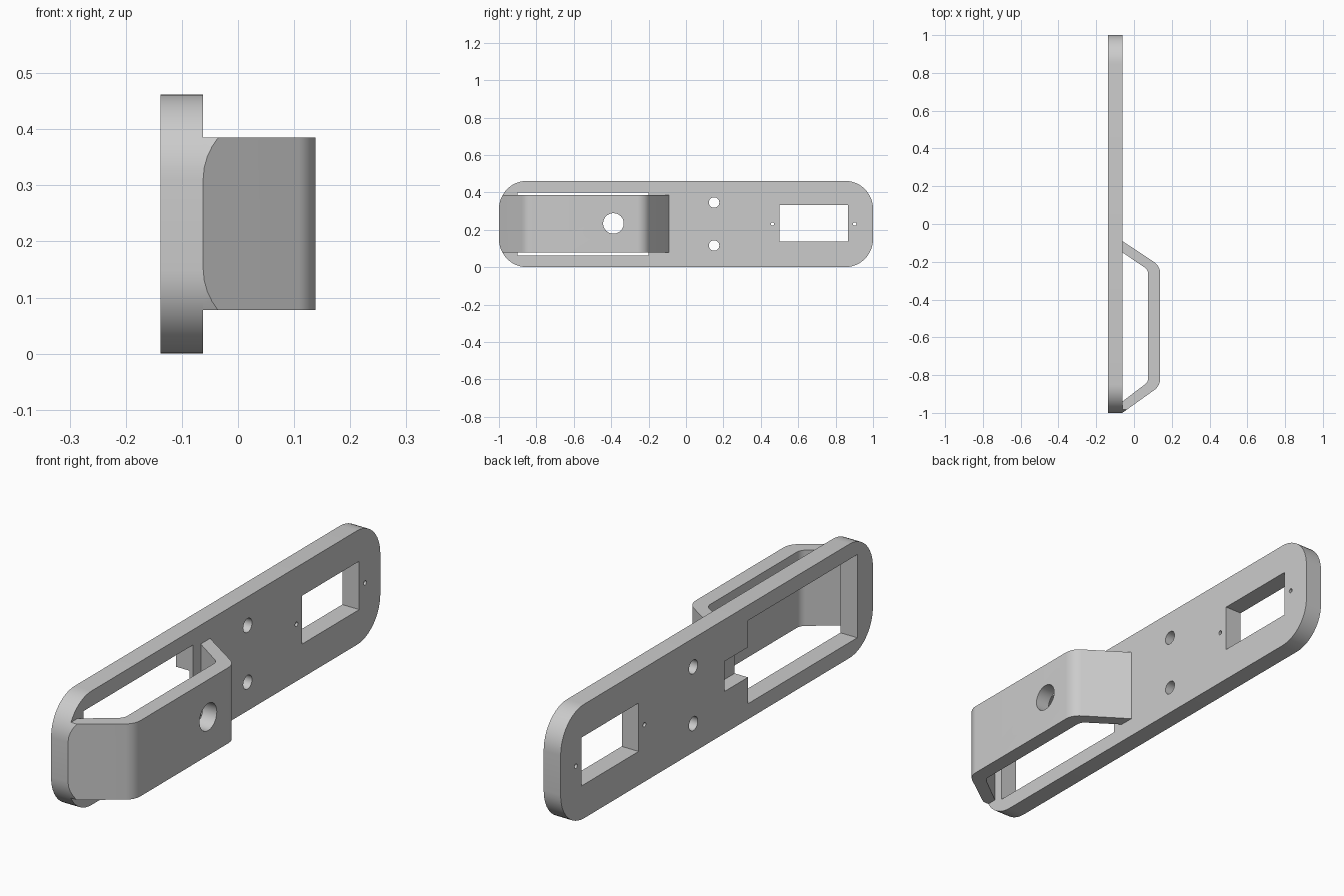
import bpy, bmesh, math
from mathutils import Vector, Matrix

if "Cube" in bpy.data.objects:
    bpy.data.objects.remove(bpy.data.objects["Cube"], do_unlink=True)

BACK, FACE, FRONT = -0.138, -0.062, 0.138   # plate back, plate face, grip outer face
MID, HEIGHT = 0.231, 0.462                  # centre height and plate height

grey = bpy.data.materials.new("light grey")
grey.use_nodes = True
colour = (0.6, 0.6, 0.6, 1)
grey.diffuse_color = colour
grey.node_tree.nodes["Principled BSDF"].inputs["Base Color"].default_value = colour


def rounded(corners, steps=12):
    """Outline from (u, v, radius) corners, with each corner filleted."""
    out = []
    for i, (u, v, r) in enumerate(corners):
        p = Vector((u, v))
        if r == 0:
            out.append(p)
            continue
        a = (Vector(corners[i - 1][:2]) - p).normalized()
        b = (Vector(corners[(i + 1) % len(corners)][:2]) - p).normalized()
        half = a.angle(b) / 2
        centre = p + (a + b).normalized() * r / math.sin(half)
        start = p + a * r / math.tan(half) - centre
        end = p + b * r / math.tan(half) - centre
        turn = math.atan2(start.x * end.y - start.y * end.x, start.dot(end))
        for k in range(steps + 1):
            out.append(centre + Matrix.Rotation(turn * k / steps, 2) @ start)
    return out


def box(y0, y1, z0, z1, r=0):
    return rounded([(y0, z0, r), (y1, z0, r), (y1, z1, r), (y0, z1, r)])


def circle(y, z, r, n=40):
    return [Vector((y + r * math.cos(math.tau * k / n), z + r * math.sin(math.tau * k / n)))
            for k in range(n)]


def prism(name, outline, low, high, axis="x"):
    """Extrude a (y, z) outline along x, or an (x, y) outline along z."""
    place = (lambda p: (low, p.x, p.y)) if axis == "x" else (lambda p: (p.x, p.y, low))
    bm = bmesh.new()
    face = bm.faces.new([bm.verts.new(place(p)) for p in outline])
    side = bmesh.ops.extrude_face_region(bm, geom=[face])["geom"]
    shift = Vector((high - low, 0, 0) if axis == "x" else (0, 0, high - low))
    bmesh.ops.translate(bm, vec=shift, verts=[g for g in side if isinstance(g, bmesh.types.BMVert)])
    bmesh.ops.recalc_face_normals(bm, faces=bm.faces)
    mesh = bpy.data.meshes.new(name)
    bm.to_mesh(mesh)
    bm.free()
    mesh.materials.append(grey)
    obj = bpy.data.objects.new(name, mesh)
    bpy.context.collection.objects.link(obj)
    return obj


def combine(obj, cutter, operation="DIFFERENCE"):
    """Apply a boolean and discard the cutter."""
    mod = obj.modifiers.new("cut", "BOOLEAN")
    mod.operation, mod.solver, mod.object = operation, "EXACT", cutter
    bpy.context.view_layer.objects.active = obj
    bpy.ops.object.modifier_apply(modifier=mod.name)
    bpy.data.objects.remove(cutter, do_unlink=True)


def finish(obj):
    bpy.ops.object.select_all(action="DESELECT")
    obj.select_set(True)
    bpy.context.view_layer.objects.active = obj
    bpy.ops.object.shade_smooth_by_angle(angle=math.radians(25))


# Long mounting plate with rounded ends
outline = box(-1, 1, 0, HEIGHT, 0.15)
plate = prism("mounting_plate", outline, BACK, FACE)

# Openings through the plate: grip slot, rectangular window, screw and pin holes
openings = [box(-0.9, -0.2, 0.063, 0.4), box(0.5, 0.865, 0.137, 0.333)]
openings += [circle(0.15, MID + s * 0.115, 0.028) for s in (-1, 1)]
openings += [circle(y, MID, 0.009, 20) for y in (0.463, 0.902)]
for shape in openings:
    combine(plate, prism("cutter", shape, BACK - 0.1, FACE + 0.1))

# Shallow pocket in the back, beside the slot
combine(plate, prism("cutter", box(-0.25, -0.05, 0.17, 0.292), BACK - 0.1, BACK + 0.06))
finish(plate)

# Bent strap grip on the face of the plate
strap = rounded([
    (FACE, -0.09, 0), (FRONT, -0.222, 0.07), (FRONT, -0.857, 0.07), (FACE, -1, 0),
    (FACE, -0.94, 0), (0.075, -0.836, 0.04), (0.075, -0.243, 0.04), (FACE, -0.15, 0)])
grip = prism("strap_grip", strap, 0.078, 0.385, "z")

# Trim the grip to the plate's rounded end, then drill its hole
combine(grip, prism("trimmer", outline, BACK, FRONT + 0.1), "INTERSECT")
combine(grip, prism("cutter", circle(-0.388, 0.234, 0.055), 0, FRONT + 0.1))
finish(grip)
